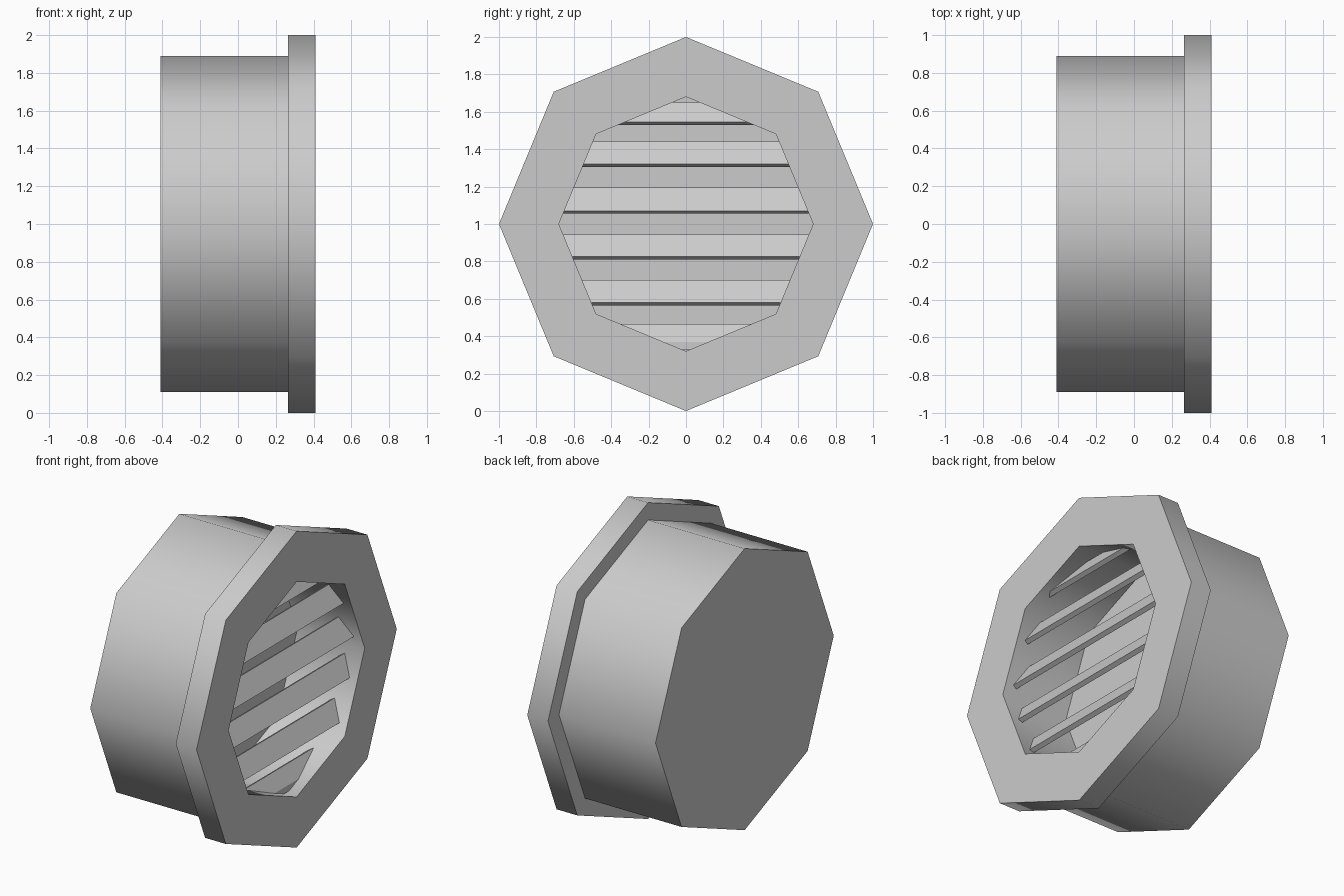
import bpy
import bmesh
from math import cos, sin, pi, radians, tan

if "Cube" in bpy.data.objects:
    bpy.data.objects.remove(bpy.data.objects["Cube"])

SIDES = 8
OPENING = 0.68      # corner radius of the vent opening
SLAT_TILT = radians(60)
SLAT_THICK = 0.03

grey = bpy.data.materials.new("light_grey")
grey.use_nodes = True
colour = (0.6, 0.6, 0.6, 1)
grey.diffuse_color = colour
grey.node_tree.nodes["Principled BSDF"].inputs["Base Color"].default_value = colour


def finish(name, bm):
    bmesh.ops.recalc_face_normals(bm, faces=bm.faces)
    mesh = bpy.data.meshes.new(name)
    bm.to_mesh(mesh)
    bm.free()
    obj = bpy.data.objects.new(name, mesh)
    bpy.context.collection.objects.link(obj)
    mesh.materials.append(grey)
    return obj


def octagon_turning(name, profile):
    """Sweep (x, radius) points round the x axis, capping both ends."""
    bm = bmesh.new()
    rings = []
    for x, r in profile:
        angles = [2 * pi * i / SIDES for i in range(SIDES)]
        rings.append([bm.verts.new((x, r * sin(a), 1 + r * cos(a))) for a in angles])
    for a, b in zip(rings, rings[1:]):
        for i in range(SIDES):
            j = (i + 1) % SIDES
            bm.faces.new((a[i], a[j], b[j], b[i]))
    bm.faces.new(rings[0])
    bm.faces.new(rings[-1])
    return finish(name, bm)


def half_width(z):
    """Half width of the octagonal opening at height z."""
    h = abs(z - 1)
    slope = tan(pi / SIDES)
    return max(0, min(OPENING - h * slope, (OPENING - h) / slope))


def slat(name, profile):
    """Slat with an (x, z) section and ends trimmed to the opening."""
    bm = bmesh.new()
    ends = [[bm.verts.new((x, s * half_width(z), z)) for x, z in profile] for s in (-1, 1)]
    n = len(profile)
    for i in range(n):
        j = (i + 1) % n
        bm.faces.new((ends[0][i], ends[0][j], ends[1][j], ends[1][i]))
    for end in ends:
        bm.faces.new(end)
    return finish(name, bm)


# Housing: closed drum, wide front flange and recessed opening
housing = octagon_turning("vent_housing", [
    (-0.41, 0.89), (0.265, 0.89), (0.265, 1), (0.41, 1),
    (0.41, OPENING), (-0.06, OPENING)])
bpy.context.view_layer.objects.active = housing
housing.select_set(True)
bpy.ops.object.shade_smooth_by_angle(angle=radians(50))
housing.select_set(False)

# Louvre slats, leaning down towards the front
back_x, back_z = -SLAT_THICK * sin(SLAT_TILT), -SLAT_THICK * cos(SLAT_TILT)
for k, (low, high) in enumerate([(1.545, 1.65), (1.32, 1.44), (1.07, 1.195),
                                 (0.825, 0.945), (0.58, 0.70)]):
    x_low = 0.355
    x_high = x_low - (high - low) / tan(SLAT_TILT)
    slat(f"slat_{k + 1}", [(x_low, low), (x_high, high),
                           (x_high + back_x, high + back_z),
                           (x_low + back_x, low + back_z)])

# Lowest slat, cut upright where it meets the bottom of the opening
slat("bottom_slat", [(0.34, 0.33), (0.34, 0.37), (0.285, 0.465),
                     (0.285 + back_x, 0.465 + back_z), (0.27, 0.33)])
